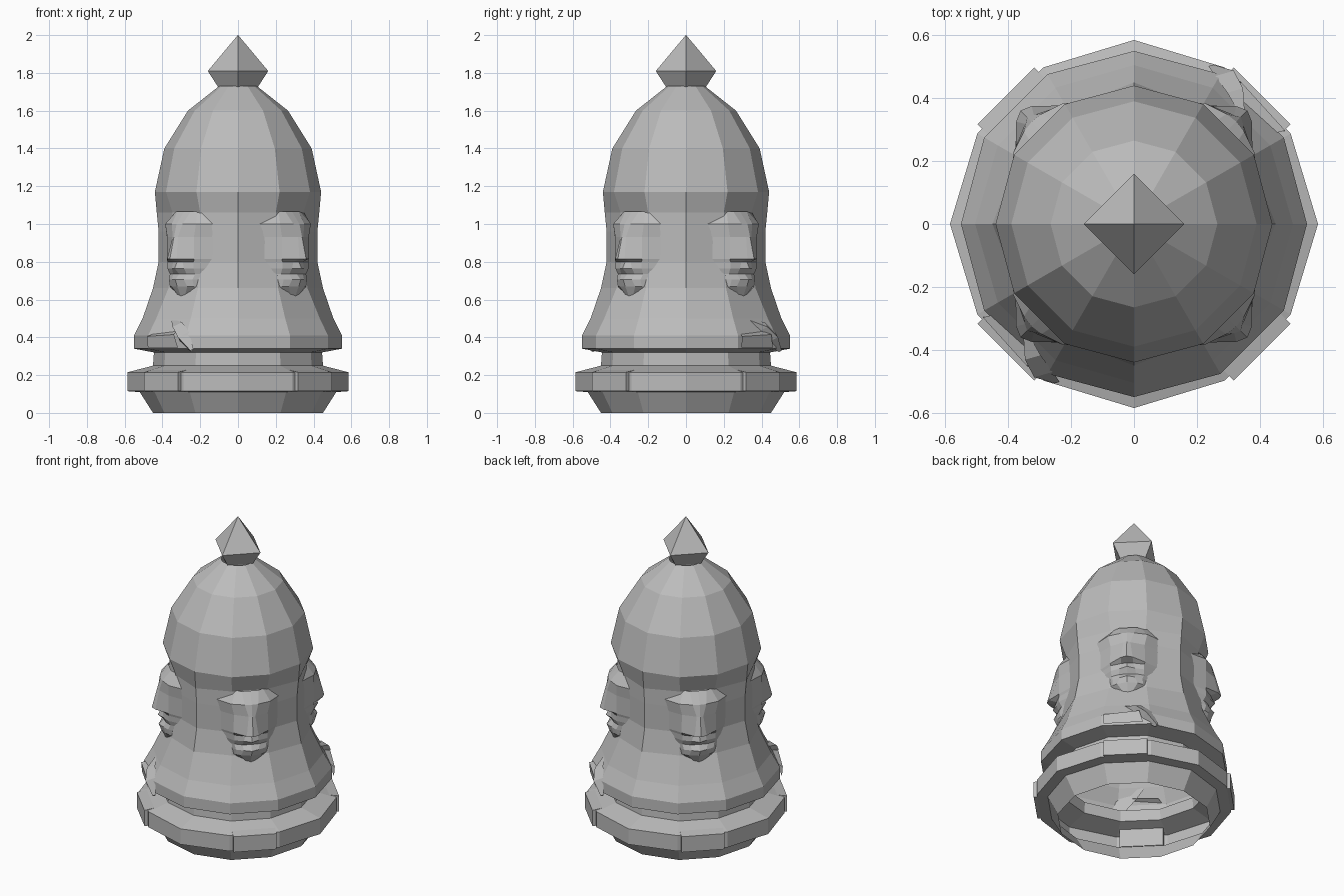
import bpy
import bmesh
import math
from mathutils import Matrix, Vector

cube = bpy.data.objects.get("Cube")
if cube:
    bpy.data.objects.remove(cube)

stone = bpy.data.materials.new("grey_stone")
stone.use_nodes = True
stone.diffuse_color = (0.5, 0.5, 0.5, 1)
stone.node_tree.nodes["Principled BSDF"].inputs["Base Color"].default_value = (0.5, 0.5, 0.5, 1)


def finish(name, bm, angle=0.0, fix_normals=True):
    """Turn a bmesh into a flat shaded object, turned about the z axis."""
    if fix_normals:
        bmesh.ops.recalc_face_normals(bm, faces=bm.faces)
    bm.transform(Matrix.Rotation(angle, 4, "Z"))
    mesh = bpy.data.meshes.new(name)
    bm.to_mesh(mesh)
    bm.free()
    mesh.materials.append(stone)
    obj = bpy.data.objects.new(name, mesh)
    bpy.context.collection.objects.link(obj)
    return obj


def skin(bm, rows, closed=False):
    """Join neighbouring rows of points with quads."""
    grid = [[bm.verts.new(point) for point in row] for row in rows]
    for lower, upper in zip(grid, grid[1:]):
        count = len(lower)
        for i in range(count if closed else count - 1):
            j = (i + 1) % count
            bm.faces.new((lower[i], lower[j], upper[j], upper[i]))


def lathe(name, rings, sides):
    """Rings hold height, radius on the axes and radius between the axes."""
    bm = bmesh.new()
    rows = []
    for z, on_axis, between in rings:
        row = []
        for i in range(sides):
            turn = math.tau * i / sides
            radius = on_axis if i % (sides // 4) == 0 else between
            row.append((radius * math.cos(turn), radius * math.sin(turn), z))
        rows.append(row)
    skin(bm, rows, closed=True)
    return finish(name, bm)


# Hollow base, ring and neck, open underneath
lathe("base_ring", [
    (0, 0.45, 0.45), (0.11, 0.52, 0.51), (0.115, 0.585, 0.575),
    (0.215, 0.585, 0.575), (0.25, 0.45, 0.45), (0.32, 0.445, 0.445),
], 12)

# Bell shaped body and dome, pinched around the four faces
lathe("bell_body", [
    (0.32, 0.445, 0.445), (0.34, 0.55, 0.55), (0.41, 0.55, 0.55),
    (0.5, 0.505, 0.5), (0.66, 0.45, 0.425), (0.8, 0.42, 0.405),
    (0.96, 0.42, 0.41), (1.06, 0.43, 0.4), (1.17, 0.44, 0.44),
    (1.4, 0.39, 0.39), (1.6, 0.265, 0.265), (1.73, 0.1, 0.1),
], 12)

# Pointed finial
lathe("finial", [
    (1.7, 0.1, 0.1), (1.725, 0.105, 0.105), (1.81, 0.16, 0.16), (2, 0.001, 0.001),
], 4)

# Face rows: height, centre depth, feature half width, feature depth, face half width
FACE_ROWS = [
    (0.6, 0.42, 0.01, 0.415, 0.03),
    (0.67, 0.455, 0.06, 0.44, 0.12),
    (0.705, 0.47, 0.045, 0.45, 0.13),
    (0.735, 0.44, 0.05, 0.435, 0.14),
    (0.765, 0.475, 0.045, 0.45, 0.15),
    (0.8, 0.455, 0.035, 0.45, 0.16),
    (0.815, 0.51, 0.035, 0.495, 0.17),
    (0.93, 0.48, 0.02, 0.47, 0.18),
    (1, 0.46, 0.04, 0.455, 0.19),
    (1.065, 0.405, 0.05, 0.405, 0.11),
]


def face_row(z, centre, feature, depth, half):
    edge = math.sqrt(0.395 ** 2 - half ** 2)
    cheek = min(depth, 0.45) - 0.02
    right = [(feature, depth), ((feature + half) / 2, cheek), (half, edge)]
    left = [(-u, d) for u, d in reversed(right)]
    return [(d, u, z) for u, d in left + [(0, centre)] + right]


def ring_block(name, angle):
    """A slab standing slightly proud of the ring."""
    bm = bmesh.new()
    size = Matrix.Diagonal((0.08, 0.255, 0.1, 1))
    bmesh.ops.create_cube(bm, size=1, matrix=Matrix.Translation((0.536, 0, 0.165)) @ size)
    for vert in bm.verts:
        if vert.co.x < 0.53 and vert.co.z > 0.2:
            vert.co.z += 0.015
    finish(name, bm, angle)


def curl(name, angle):
    """A tapering ridge that sweeps down the skirt, above a small raised panel."""
    bm = bmesh.new()
    path = [Vector(p) for p in (
        (0.485, -0.01, 0.49), (0.53, 0.06, 0.455), (0.545, 0.12, 0.4), (0.53, 0.18, 0.33))]
    rows = []
    for point, width in zip(path, (0.005, 0.025, 0.03, 0.008)):
        rows.append([point + Vector(offset) * width for offset in (
            (-1, -1, -1), (0.8, 0, 0), (-1, 1, 1))])
    skin(bm, rows, closed=True)
    skin(bm, [
        [(0.545, -0.13, 0.345), (0.55, 0.1, 0.345)],
        [(0.55, -0.13, 0.405), (0.56, 0.08, 0.415)],
        [(0.5, -0.1, 0.43), (0.5, 0.05, 0.44)],
    ])
    finish(name, bm, angle)


# Four faces and ring blocks on the diagonals, curls on two of them
CORNERS = ("back_left", "back_right", "front_right", "front_left")
for index, corner in enumerate(CORNERS):
    turn = math.radians(45 + 90 * index)
    face = bmesh.new()
    skin(face, [face_row(*row) for row in FACE_ROWS])
    finish(corner + "_face", face, turn, fix_normals=False)
    ring_block(corner + "_ring_block", turn)
    if index % 2 == 0:
        curl(corner + "_curl", turn)
